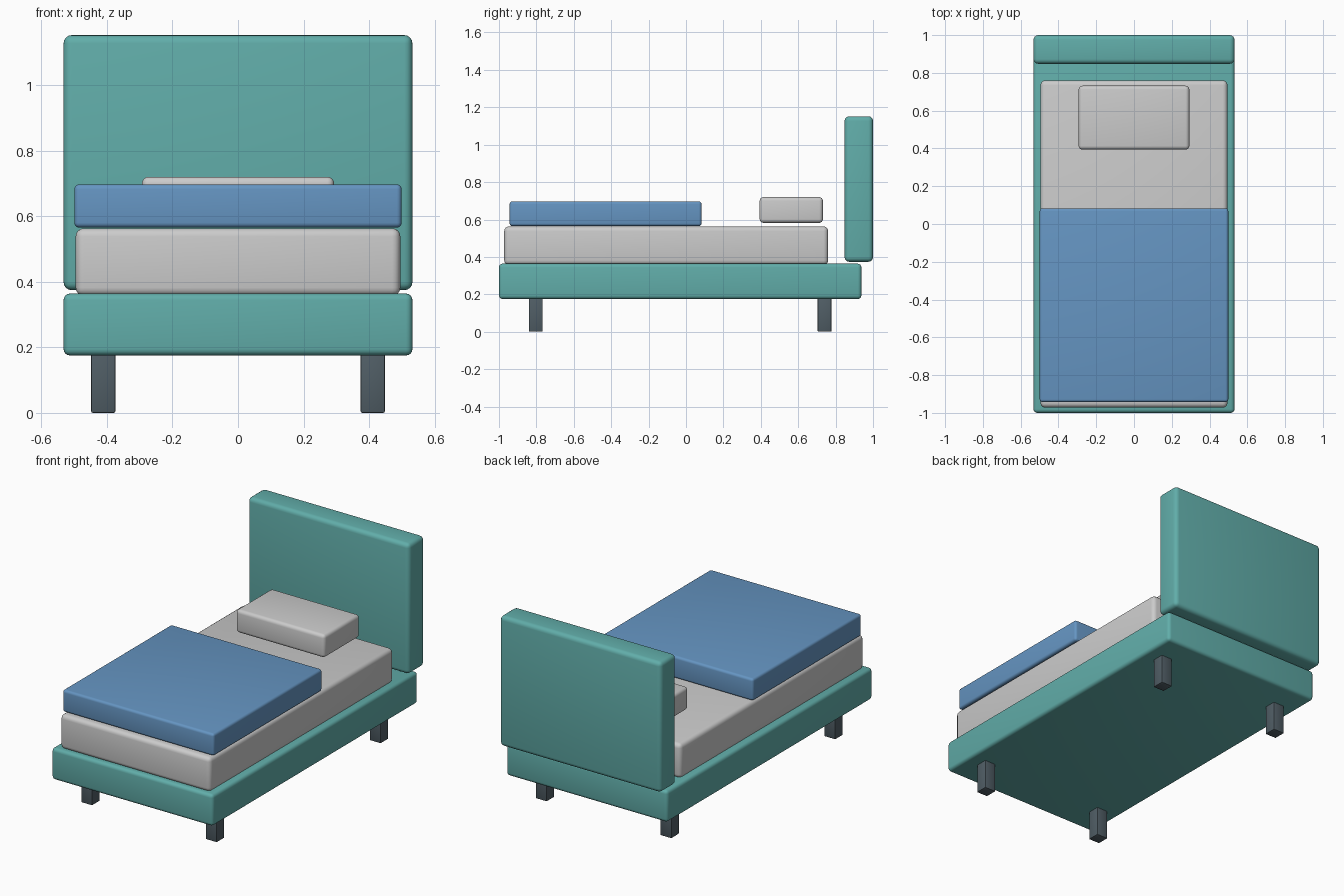
import bpy
import math

if "Cube" in bpy.data.objects:
    bpy.data.objects.remove(bpy.data.objects["Cube"])


def material(name, color):
    mat = bpy.data.materials.new(name)
    mat.diffuse_color = color
    mat.use_nodes = True
    mat.node_tree.nodes["Principled BSDF"].inputs["Base Color"].default_value = mat.diffuse_color
    return mat


def block(name, x, y, z, bevel, mat=None, segments=4):
    """Rounded box spanning the given (min, max) ranges."""
    spans = (x, y, z)
    bpy.ops.mesh.primitive_cube_add(size=1, location=[(a + b) / 2 for a, b in spans])
    obj = bpy.context.object
    obj.name = name
    obj.scale = [b - a for a, b in spans]
    bpy.ops.object.transform_apply(location=False, rotation=False, scale=True)
    mod = obj.modifiers.new("Rounded edges", 'BEVEL')
    mod.width = bevel
    mod.segments = segments
    bpy.ops.object.modifier_apply(modifier=mod.name)
    bpy.ops.object.shade_smooth_by_angle(angle=math.radians(40))
    if mat:
        obj.data.materials.append(mat)
    return obj


teal = material("teal_fabric", (0.12, 0.42, 0.40, 1))
blue = material("blue_cloth", (0.13, 0.30, 0.54, 1))
dark = material("dark_leg", (0.08, 0.11, 0.13, 1))

# Upholstered base and headboard
block("bed_base", (-0.532, 0.532), (-1.0, 0.938), (0.175, 0.364), 0.02, teal)
block("headboard", (-0.532, 0.532), (0.848, 1.0), (0.374, 1.152), 0.025, teal)

# Bedding
block("mattress", (-0.495, 0.495), (-0.972, 0.76), (0.357, 0.563), 0.025)
block("blanket", (-0.499, 0.499), (-0.943, 0.083), (0.565, 0.697), 0.015, blue)
block("pillow", (-0.293, 0.293), (0.394, 0.732), (0.582, 0.72), 0.02)

# Four square legs
for end, y in (("front", -0.803), ("back", 0.741)):
    for side, x in (("left", -0.411), ("right", 0.411)):
        block(f"{end}_{side}_leg", (x - 0.037, x + 0.037), (y - 0.037, y + 0.037),
              (0, 0.18), 0.005, dark, 2)
